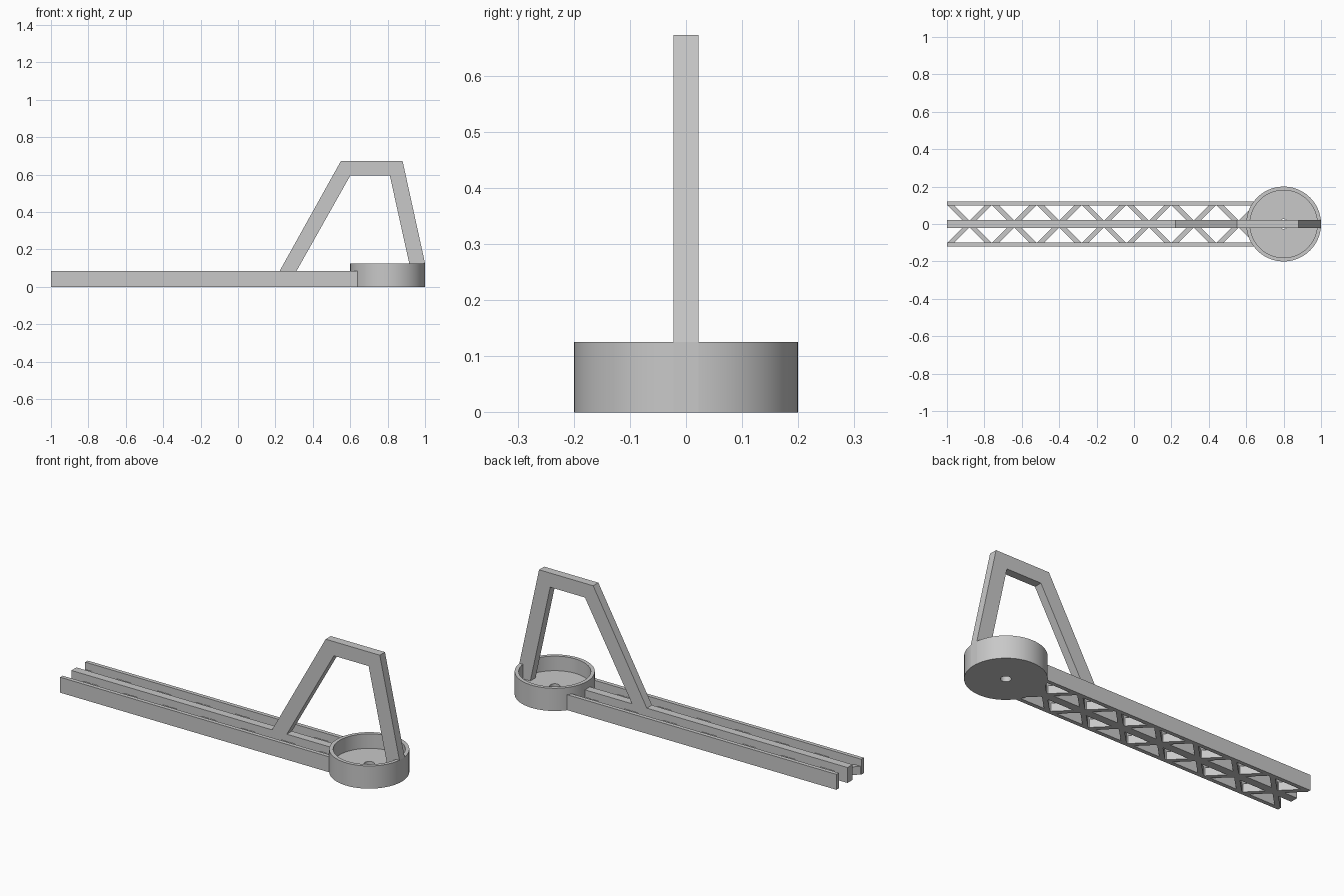
import bpy, bmesh, math

if "Cube" in bpy.data.objects:
    bpy.data.objects.remove(bpy.data.objects["Cube"])

grey = bpy.data.materials.new("light grey")
grey.diffuse_color = (0.58, 0.58, 0.58, 1)
grey.use_nodes = True
grey.node_tree.nodes["Principled BSDF"].inputs["Base Color"].default_value = grey.diffuse_color

BEAM_H, BRACE_H = 0.085, 0.045
CUP_X, CUP_R, CUP_H = 0.8, 0.2, 0.125


def finish(name, bm):
    bmesh.ops.recalc_face_normals(bm, faces=bm.faces)
    mesh = bpy.data.meshes.new(name)
    bm.to_mesh(mesh)
    bm.free()
    mesh.materials.append(grey)
    ob = bpy.data.objects.new(name, mesh)
    bpy.context.collection.objects.link(ob)
    return ob


def extrude(bm, points, offset):
    """Add a prism: a flat outline pushed along an offset."""
    face = bm.faces.new([bm.verts.new(p) for p in points])
    new = bmesh.ops.extrude_face_region(bm, geom=[face], use_keep_orig=True)["geom"]
    bmesh.ops.translate(bm, vec=offset, verts=[v for v in new if isinstance(v, bmesh.types.BMVert)])


def bar(name, x0, x1, y0, y1, h):
    bm = bmesh.new()
    extrude(bm, [(x0, y0, 0), (x1, y0, 0), (x1, y1, 0), (x0, y1, 0)], (0, 0, h))
    return finish(name, bm)


# long beams: centre spine and two side rails
bar("spine", -1, 0.61, -0.022, 0.022, BEAM_H)
bar("left_rail", -1, 0.645, 0.098, 0.12, BEAM_H)
bar("right_rail", -1, 0.645, -0.12, -0.098, BEAM_H)

# 45 degree zigzag braces between the spine and each rail
bm = bmesh.new()
step, half, y_in, y_out = 0.12, 0.018, 0.02, 0.10
for side in (1, -1):
    for i in range(14):
        start = -1 + i * step
        ends = []
        for y in (y_in, y_out):
            x = start + (step - y if i % 2 == 0 else y)
            ends.append((x, y * side))
        (xa, ya), (xb, yb) = ends
        outline = [(xa - half, ya), (xa + half, ya), (xb + half, yb), (xb - half, yb)]
        extrude(bm, [(max(x, -1), y, 0) for x, y in outline], (0, 0, BRACE_H))
finish("braces", bm)

# round cup with a small hole through its floor
bm = bmesh.new()
profile = [(0.026, 0), (CUP_R, 0), (CUP_R, CUP_H), (0.18, CUP_H), (0.18, BRACE_H), (0.026, BRACE_H)]
n = 96
rings = [[bm.verts.new((CUP_X + r * math.cos(2 * math.pi * k / n),
                        r * math.sin(2 * math.pi * k / n), z)) for r, z in profile]
         for k in range(n)]
for k in range(n):
    a, b = rings[k], rings[(k + 1) % n]
    for j in range(len(profile)):
        m = (j + 1) % len(profile)
        bm.faces.new((a[j], b[j], b[m], a[m]))
cup = finish("cup", bm)
bpy.context.view_layer.objects.active = cup
cup.select_set(True)
bpy.ops.object.shade_smooth_by_angle(angle=math.radians(30))

# angular handle rising from the spine and ending in the cup wall
bm = bmesh.new()
handle = [(0.222, 0.083), (0.55, 0.672), (0.88, 0.672), (1.0, CUP_H), (1.0, 0), (0.943, 0),
          (0.812, 0.594), (0.60, 0.594), (0.312, 0.083)]
extrude(bm, [(x, -0.0225, z) for x, z in handle], (0, 0.045, 0))
finish("handle", bm)
